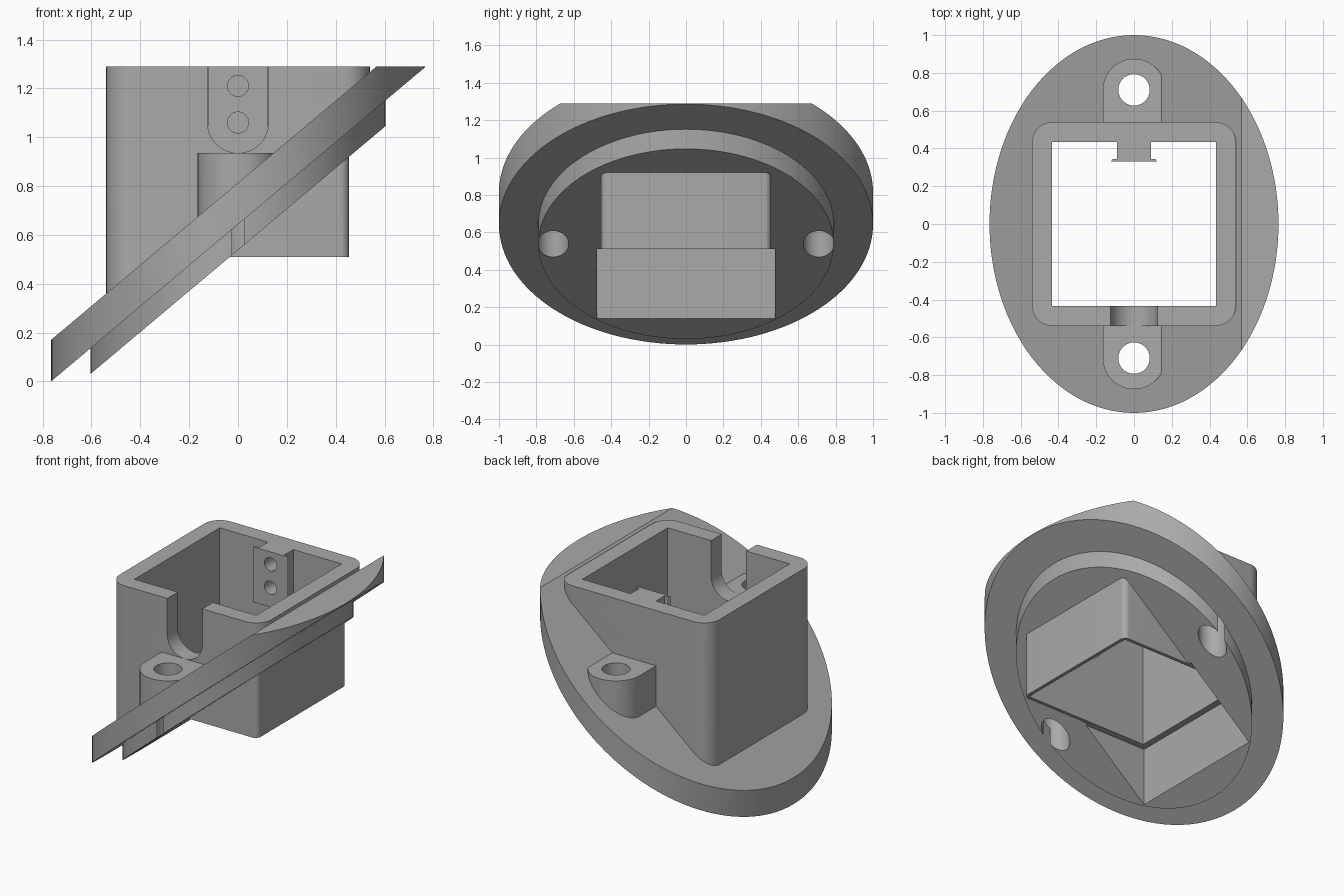
import bpy, bmesh
from math import sin, cos, pi, radians

if "Cube" in bpy.data.objects:
    bpy.data.objects.remove(bpy.data.objects["Cube"])

TOP, LEDGE, EAR_TOP, EAR_Y = 1.29, 0.51, 0.935, 0.71
SLOPE = 0.84

grey = bpy.data.materials.new("plain grey")
grey.use_nodes = True
colour = (0.4, 0.4, 0.4, 1)
grey.diffuse_color = colour
grey.node_tree.nodes["Principled BSDF"].inputs["Base Color"].default_value = colour


def slant(offset):
    """Tilted plane, rising toward +x."""
    return lambda x: offset + SLOPE * x


def level(z):
    return lambda x: z


def ellipse(rx, ry, cy=0, n=96):
    return [(rx * cos(2 * pi * i / n), cy + ry * sin(2 * pi * i / n)) for i in range(n)]


def square(half, radius=0, n=10):
    """Square outline with optional rounded corners."""
    if radius == 0:
        return [(half, half), (-half, half), (-half, -half), (half, -half)]
    c = half - radius
    points = []
    for k, (sx, sy) in enumerate([(1, 1), (-1, 1), (-1, -1), (1, -1)]):
        for i in range(n + 1):
            a = pi / 2 * (k + i / n)
            points.append((sx * c + radius * cos(a), sy * c + radius * sin(a)))
    return points


def prism(name, outline, bottom, top):
    """Vertical-walled solid between two planes."""
    bm = bmesh.new()
    low = [bm.verts.new((x, y, bottom(x))) for x, y in outline]
    high = [bm.verts.new((x, y, top(x))) for x, y in outline]
    bm.faces.new(low)
    bm.faces.new(high)
    n = len(outline)
    for i in range(n):
        j = (i + 1) % n
        bm.faces.new((low[i], low[j], high[j], high[i]))
    bmesh.ops.recalc_face_normals(bm, faces=bm.faces)
    mesh = bpy.data.meshes.new(name)
    bm.to_mesh(mesh)
    bm.free()
    mesh.materials.append(grey)
    ob = bpy.data.objects.new(name, mesh)
    bpy.context.collection.objects.link(ob)
    return ob


def lay_along_y(ob, y, z):
    """Tip an upright solid so that its height runs along +y."""
    for v in ob.data.vertices:
        px, py, pz = v.co
        v.co = (px, y + pz, z - py)
    return ob


def combine(target, other, operation):
    mod = target.modifiers.new(operation.title(), "BOOLEAN")
    mod.operation, mod.solver, mod.object = operation, "EXACT", other
    bpy.context.view_layer.objects.active = target
    bpy.ops.object.modifier_apply(modifier=mod.name)
    bpy.data.objects.remove(other)


# Tilted oval flange, levelled off at the top
housing = prism("housing", ellipse(0.765, 1.0, n=128), slant(0.643), slant(0.813))
combine(housing, prism("level_cutter", square(1.5), level(TOP), level(2)), "DIFFERENCE")

# Smaller oval plug under the flange
combine(housing, prism("plug", ellipse(0.605, 0.79, n=128), slant(0.538), slant(0.7)), "UNION")

# Rounded box above the flange and its narrower sleeve below
combine(housing, prism("box", square(0.54, 0.11), slant(0.73), level(TOP)), "UNION")
combine(housing, prism("sleeve", square(0.455, 0.035), level(LEDGE), level(0.99)), "UNION")

# Screw ears on both long ends of the oval
for side in (1, -1):
    arc = [(0.165 * cos(pi * i / 24), side * (EAR_Y + 0.165 * sin(pi * i / 24))) for i in range(25)]
    outline = arc + [(-0.165, side * 0.5), (0.165, side * 0.5)]
    combine(housing, prism("ear", outline, slant(0.73), level(EAR_TOP)), "UNION")

# Square well, with a wider socket under the ledge
combine(housing, prism("well_cutter", square(0.433), level(0.3), level(1.5)), "DIFFERENCE")
combine(housing, prism("socket_cutter", square(0.475), level(-0.5), level(LEDGE)), "DIFFERENCE")

# Screw holes through the ears
for side in (1, -1):
    hole = prism("hole_cutter", ellipse(0.083, 0.083, side * EAR_Y, 40), level(0), level(1.2))
    combine(housing, hole, "DIFFERENCE")

# Round-bottomed cable notch in the front wall
r = 0.125
notch = [(r * cos(pi * i / 24), r * sin(pi * i / 24)) for i in range(25)] + [(-r, -0.4), (r, -0.4)]
cutter = lay_along_y(prism("notch_cutter", notch, level(0), level(0.3)), -0.7, 1.06)
combine(housing, cutter, "DIFFERENCE")

# T-shaped rail on the inside of the back wall, with two blind holes
half = [(0.09, 0.48), (0.09, 0.345), (0.112, 0.345), (0.123, 0.33)]
rail = half + [(-x, y) for x, y in reversed(half)]
combine(housing, prism("rail", rail, level(EAR_TOP), level(TOP)), "UNION")
for z in (1.06, 1.21):
    hole = lay_along_y(prism("rail_hole_cutter", ellipse(0.043, 0.043, n=32), level(0), level(0.2)), 0.28, z)
    combine(housing, hole, "DIFFERENCE")

# Smooth curved walls, keep edges crisp
bpy.ops.object.select_all(action="DESELECT")
housing.select_set(True)
bpy.context.view_layer.objects.active = housing
bpy.ops.object.shade_smooth_by_angle(angle=radians(25))
